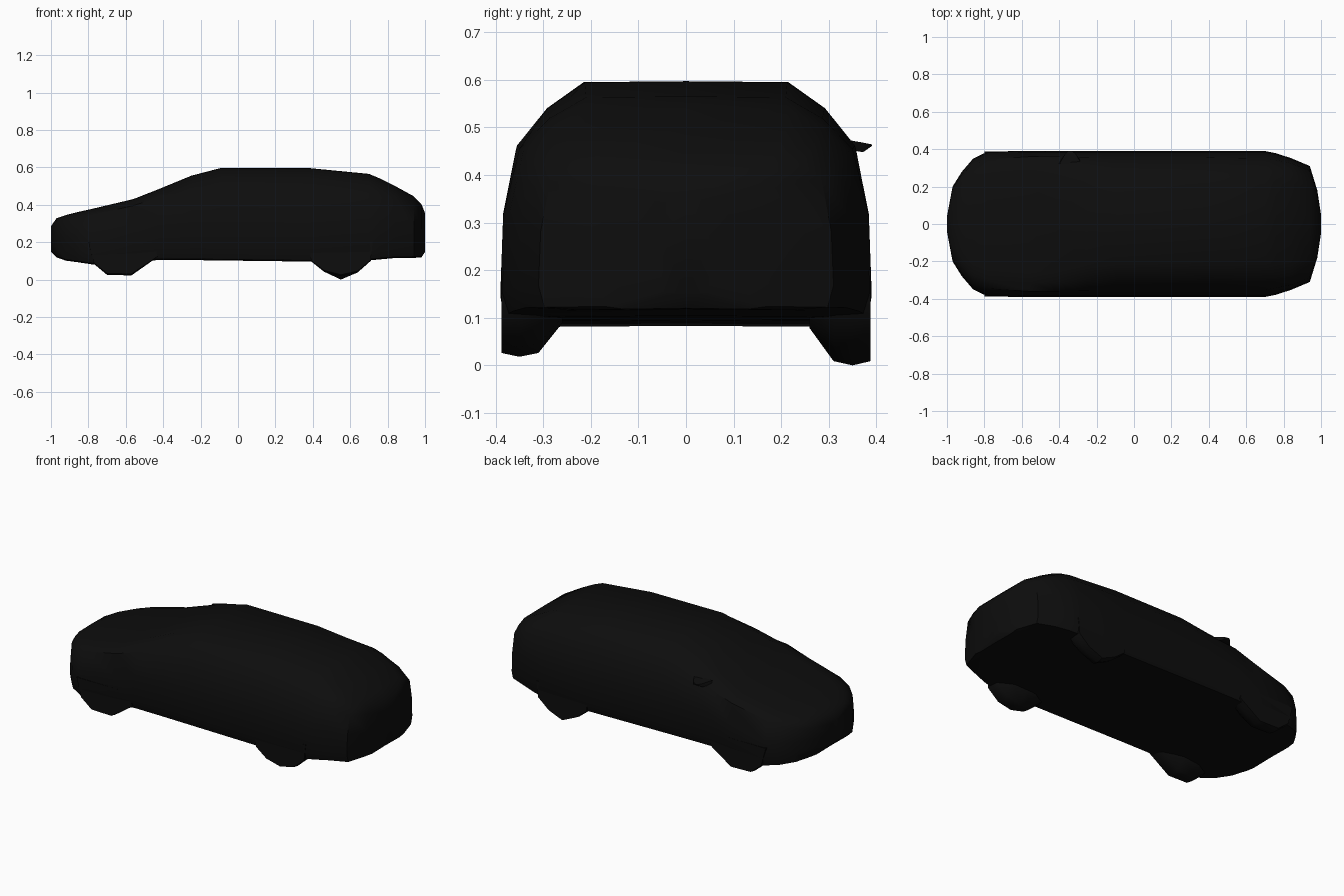
import bpy, bmesh

if "Cube" in bpy.data.objects:
    bpy.data.objects.remove(bpy.data.objects["Cube"])

black = bpy.data.materials.new("near_black")
black.diffuse_color = (0.004, 0.004, 0.004, 1)
black.use_nodes = True
black.node_tree.nodes["Principled BSDF"].inputs["Base Color"].default_value = black.diffuse_color


def make_object(name, verts, faces, angle=0.8):
    me = bpy.data.meshes.new(name)
    me.from_pydata(verts, [], faces)
    bm = bmesh.new()
    bm.from_mesh(me)
    bmesh.ops.remove_doubles(bm, verts=bm.verts, dist=0.0005)
    bmesh.ops.recalc_face_normals(bm, faces=bm.faces)
    bm.to_mesh(me)
    bm.free()
    me.materials.append(black)
    ob = bpy.data.objects.new(name, me)
    bpy.context.collection.objects.link(ob)
    bpy.ops.object.select_all(action='DESELECT')
    ob.select_set(True)
    bpy.context.view_layer.objects.active = ob
    bpy.ops.object.shade_smooth_by_angle(angle=angle)
    return ob


def loft(name, rings):
    """Skin a list of equal-length closed rings and cap both ends."""
    n = len(rings[0])
    verts = [v for r in rings for v in r]
    faces = [(i * n + j, i * n + (j + 1) % n, (i + 1) * n + (j + 1) % n, (i + 1) * n + j)
             for i in range(len(rings) - 1) for j in range(n)]
    faces += [tuple(range(n)), tuple(range(len(verts) - n, len(verts)))]
    return make_object(name, verts, faces)


# Body sections: x, floor z, half width, shoulder z, shoulder width, top z, top width
SECTIONS = [
    (-1.00, .150, .04, .27, .035, .285, .02),
    (-.97, .120, .20, .29, .19, .328, .12),
    (-.92, .103, .28, .305, .265, .345, .18),
    (-.86, .095, .35, .32, .32, .36, .22),
    (-.78, .083, .388, .345, .345, .378, .24),
    (-.56, .095, .39, .395, .36, .43, .26),
    (-.42, .107, .39, .44, .36, .485, .25),
    (-.25, .106, .39, .455, .357, .555, .225),
    (-.09, .104, .39, .462, .355, .597, .215),
    (.38, .098, .39, .462, .355, .596, .213),
    (.70, .104, .39, .455, .35, .565, .21),
    (.76, .110, .378, .45, .342, .54, .215),
    (.84, .117, .352, .43, .325, .50, .21),
    (.94, .118, .31, .39, .285, .445, .19),
    (.98, .120, .18, .37, .17, .405, .11),
    (1.00, .150, .05, .34, .045, .355, .03),
]


def body_ring(x, zb, w, zs, ws, zt, wt):
    mid = zb + .6 * (zs - zb)
    half = [(w * .72, zb - .002), (w * .96, zb + .004), (w, zb + .05), (w * .985, mid),
            (ws, zs), (ws * .55 + wt * .45, zs + .58 * (zt - zs)), (wt, zt - .002)]
    right = [(x, y, z) for y, z in half]
    left = [(x, -y, z) for y, z in reversed(half)]
    return [(x, 0, zb)] + right + [(x, 0, zt)] + left


loft("car_body", [body_ring(*s) for s in SECTIONS])

# Wheels: faceted lower outlines that sink into the body, tapered on the inner side
FRONT = [(-.80, .20), (-.77, .083), (-.70, .025), (-.57, .022), (-.48, .085), (-.43, .12), (-.45, .20)]
REAR = [(.38, .20), (.39, .098), (.46, .042), (.55, .008), (.64, .038), (.71, .10), (.72, .20)]


def wheel(name, outline, side):
    cx = sum(p[0] for p in outline) / len(outline)
    rings = []
    for y, lift, squeeze in ((.388, .008, 1), (.35, 0, 1), (.31, .008, 1), (.26, .07, .85)):
        rings.append([(cx + (x - cx) * squeeze, side * y, z + lift * max(0, (.2 - z) / .18))
                      for x, z in outline])
    loft(name, rings)


for side, word in ((-1, "near"), (1, "far")):
    wheel("front_wheel_" + word, FRONT, side)
    wheel("rear_wheel_" + word, [(x, max(z, .018) if side < 0 else z - .008 * (z < .01))
                                 for x, z in REAR], side)

# Small wing mirror on one side
loft("wing_mirror", [
    [(-.40, .33, .455), (-.28, .33, .455), (-.28, .32, .477), (-.40, .32, .477)],
    [(-.37, .372, .448), (-.31, .372, .448), (-.31, .372, .468), (-.37, .372, .468)],
    [(-.35, .391, .461), (-.33, .391, .461), (-.33, .391, .464), (-.35, .391, .464)],
])
